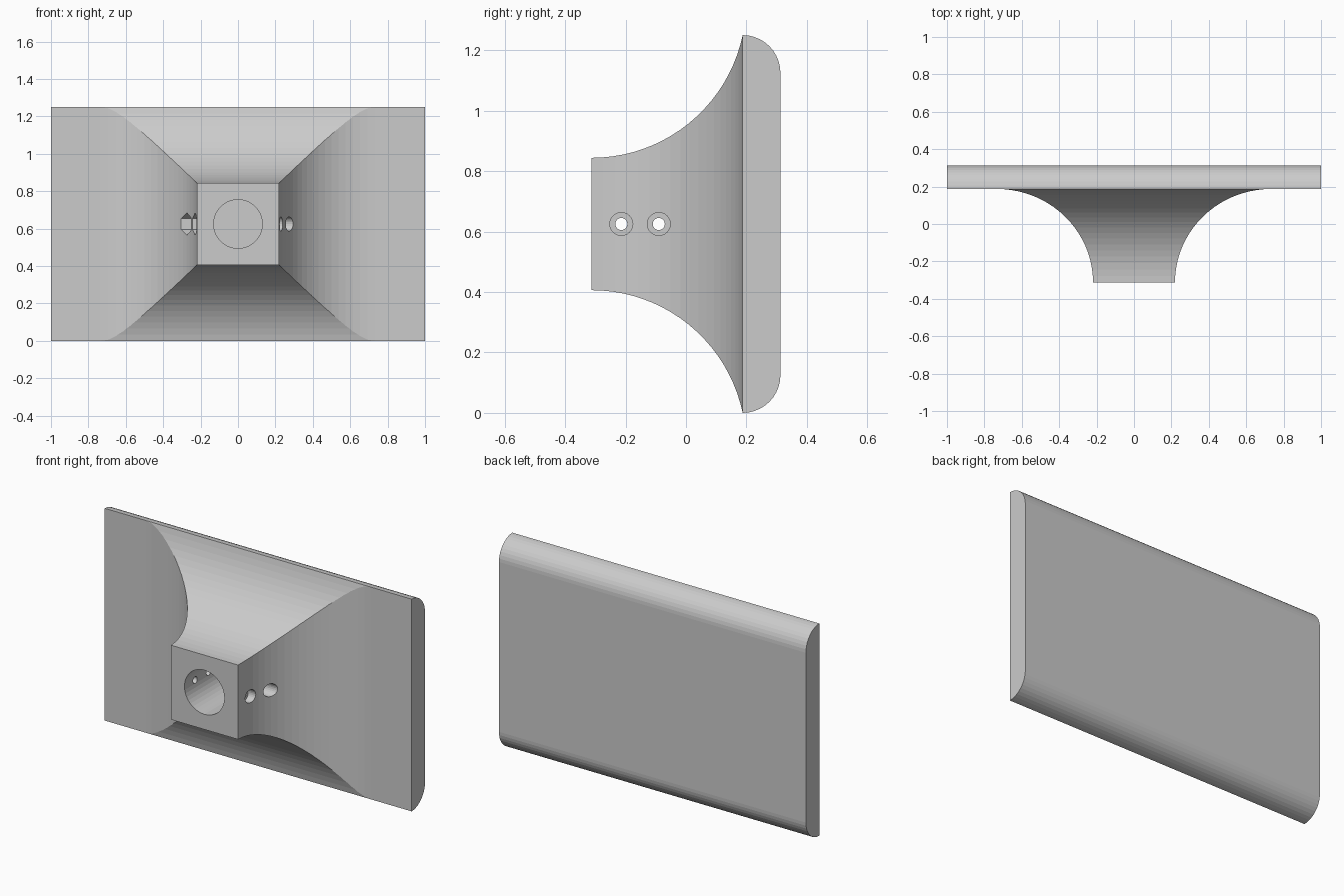
import bpy, bmesh
from math import sin, cos, pi, sqrt, asin
from mathutils import Vector

if "Cube" in bpy.data.objects:
    bpy.data.objects.remove(bpy.data.objects["Cube"])

W, Y0, YP, Y1, H = 1.0, -0.3125, 0.1875, 0.3125, 1.25
CZ, N = H / 2, 0.219          # neck centre height and half size


def prism(name, pts, place, a, b):
    """Extrude a 2D outline between a and b; place maps (u, v, t) to 3D."""
    bm = bmesh.new()
    lo = [bm.verts.new(place(u, v, a)) for u, v in pts]
    hi = [bm.verts.new(place(u, v, b)) for u, v in pts]
    n = len(pts)
    bm.faces.new(lo)
    bm.faces.new(hi)
    for i in range(n):
        j = (i + 1) % n
        bm.faces.new((lo[i], lo[j], hi[j], hi[i]))
    bmesh.ops.recalc_face_normals(bm, faces=bm.faces)
    me = bpy.data.meshes.new(name)
    bm.to_mesh(me)
    bm.free()
    ob = bpy.data.objects.new(name, me)
    bpy.context.collection.objects.link(ob)
    return ob


def boolean(target, tool, op):
    m = target.modifiers.new(op, 'BOOLEAN')
    m.operation, m.object, m.solver = op, tool, 'EXACT'
    bpy.context.view_layer.objects.active = target
    bpy.ops.object.modifier_apply(modifier=m.name)
    bpy.data.objects.remove(tool)


def circle(cu, cv, r, n):
    return [(cu + r * sin(2 * pi * i / n), cv + r * cos(2 * pi * i / n)) for i in range(n)]


def along_x(u, v, t): return Vector((t, u, v))
def along_y(u, v, t): return Vector((u, t, v))
def along_z(u, v, t): return Vector((u, v, t))


# side outline (y, height from centre): flared neck, then rounded back edge
d, D = YP - Y0, CZ - N
R = (d * d + D * D) / (2 * D)
end = asin(d / R)
half = [(Y0 + R * sin(end * i / 20), N + R - R * cos(end * i / 20)) for i in range(21)]
e = Y1 - YP
half += [(YP + e * sin(pi / 2 * i / 10), CZ - e + e * cos(pi / 2 * i / 10)) for i in range(1, 11)]
side = [(y, CZ + z) for y, z in half] + [(y, CZ - z) for y, z in reversed(half)]
body = prism("wall_mount_body", side, along_x, -W, W)

# top outline (x, y): flared neck on a straight plate
A = 0.515
half = [(N + A - A * cos(pi / 2 * i / 20), Y0 + d * sin(pi / 2 * i / 20)) for i in range(21)]
half += [(W + 0.1, YP), (W + 0.1, Y1 + 0.1)]
top = half + [(-x, y) for x, y in reversed(half)]
boolean(body, prism("top_outline", top, along_z, -0.1, H + 0.1), 'INTERSECT')

# rod socket in the front
boolean(body, prism("socket", circle(0, CZ, 0.13, 40), along_y, Y0 - 0.1, 0.0), 'DIFFERENCE')

# two cross bolts: through hole, round head recess, hexagonal nut recess
for y in (-0.214, -0.09):
    boolean(body, prism("bolt_hole", circle(y, CZ, 0.02, 20), along_x, -0.6, 0.6), 'DIFFERENCE')
    boolean(body, prism("head_recess", circle(y, CZ, 0.038, 24), along_x, 0.19, 0.6), 'DIFFERENCE')
    boolean(body, prism("nut_recess", circle(y, CZ, 0.06, 6), along_x, -0.6, -0.19), 'DIFFERENCE')
